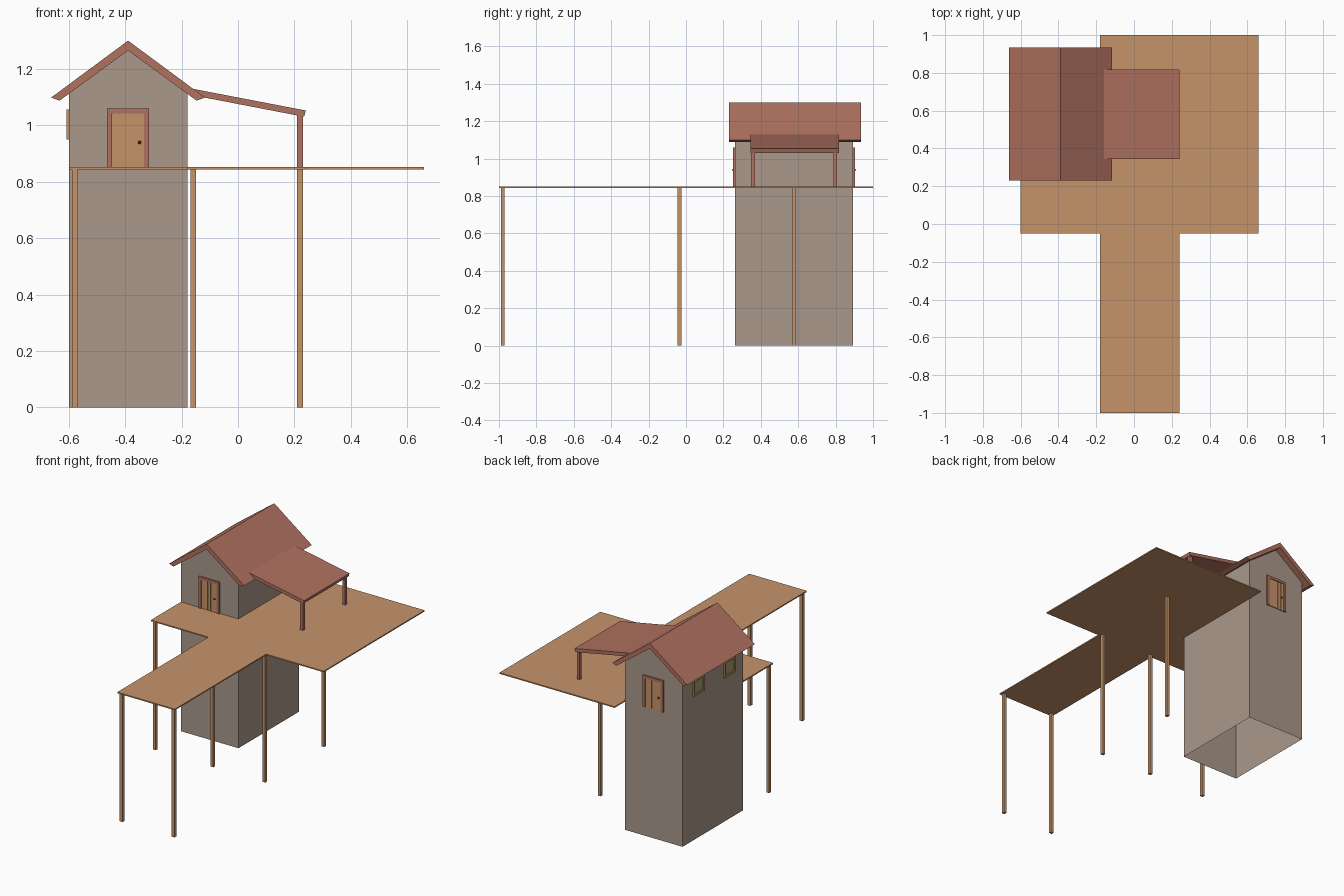
import bpy, bmesh
from mathutils import Vector

if "Cube" in bpy.data.objects:
    bpy.data.objects.remove(bpy.data.objects["Cube"])


def material(name, rgb):
    m = bpy.data.materials.new(name)
    lin = [((c / 255 + 0.055) / 1.055) ** 2.4 for c in rgb]
    m.diffuse_color = (*lin, 1)
    m.use_nodes = True
    m.node_tree.nodes["Principled BSDF"].inputs["Base Color"].default_value = m.diffuse_color
    return m


STONE = material("stone wall", (170, 152, 138))
WOOD = material("tan wood", (197, 148, 106))
RED = material("red brown roof", (176, 114, 96))
GLASS = material("olive glass", (160, 160, 112))
KNOB = material("dark knob", (110, 62, 42))


def finish(name, bm, mat):
    bmesh.ops.recalc_face_normals(bm, faces=bm.faces)
    me = bpy.data.meshes.new(name)
    bm.to_mesh(me)
    bm.free()
    me.materials.append(mat)
    ob = bpy.data.objects.new(name, me)
    bpy.context.collection.objects.link(ob)
    return ob


def box(name, lo, hi, mat):
    bm = bmesh.new()
    bmesh.ops.create_cube(bm, size=1)
    for v in bm.verts:
        v.co = Vector([(a + b) / 2 + c * (b - a) for a, b, c in zip(lo, hi, v.co)])
    return finish(name, bm, mat)


def extrude(name, points, offset, mat, open_rule=None):
    """Extrude a closed profile; faces matching open_rule are removed."""
    bm = bmesh.new()
    face = bm.faces.new([bm.verts.new(p) for p in points])
    res = bmesh.ops.extrude_face_region(bm, geom=[face], use_keep_orig=True)
    for g in res["geom"]:
        if isinstance(g, bmesh.types.BMVert):
            g.co += Vector(offset)
    if open_rule:
        bad = [f for f in bm.faces if open_rule(f)]
        bmesh.ops.delete(bm, geom=bad, context="FACES")
    return finish(name, bm, mat)


DECK = 0.852
MID = -0.39          # ridge and door centre line
FRONT, BACK = 0.262, 0.893

# Tower walls with gables, open underneath
extrude("tower_walls",
        [(x, FRONT, z) for x, z in ((-0.6, 0), (-0.18, 0), (-0.18, 1.115),
                                    (MID, 1.268), (-0.6, 1.115))],
        (0, BACK - FRONT, 0), STONE,
        lambda f: all(v.co.z < 0.01 for v in f.verts))

# Gable roof
half = [(0.273, 1.099), (0.243, 1.088)]
profile = ([(MID, 1.301)] + [(MID + x, z) for x, z in half] + [(MID, 1.266)]
           + [(MID - x, z) for x, z in reversed(half)])
extrude("gable_roof", [(x, 0.23, z) for x, z in profile], (0, 0.705, 0), RED)

# Porch roof sloping away from the main roof, on two posts
porch = [(-0.165, 1.131), (0.241, 1.053), (0.234, 1.031), (-0.165, 1.108)]
extrude("porch_roof", [(x, 0.344, z) for x, z in porch], (0, 0.473, 0), RED)
for label, y in (("front", 0.358), ("back", 0.798)):
    box(f"porch_post_{label}", (0.209, y - 0.01, DECK - 0.002),
        (0.23, y + 0.01, 1.04), RED)

# Deck and walkway
outline = [(-0.18, -1), (0.24, -1), (0.24, -0.05), (0.66, -0.05), (0.66, 1),
           (-0.18, 1), (-0.18, FRONT), (-0.6, FRONT), (-0.6, -0.05), (-0.18, -0.05)]
extrude("deck", [(x, y, 0.844) for x, y in outline], (0, 0, DECK - 0.844), WOOD)

# Deck stilts
for i, (x, y) in enumerate([(-0.159, -0.98), (0.22, -0.98), (-0.579, -0.035),
                            (-0.159, -0.035), (0.22, -0.035), (0.22, 0.579)]):
    box(f"deck_stilt_{i + 1}", (x - 0.01, y - 0.01, 0), (x + 0.01, y + 0.01, 0.846), WOOD)


def door(label, wall_y, side):
    """Planked door; side -1 faces front, +1 faces back (turned 180 degrees)."""
    def part(name, x0, x1, z0, z1, depth, mat):
        xs = sorted((MID - side * x0, MID - side * x1))
        ys = sorted((wall_y - side * 0.002, wall_y + side * depth))
        box(f"{label}_door_{name}", (xs[0], ys[0], z0), (xs[1], ys[1], z1), mat)

    for name, s in (("jamb_a", -1), ("jamb_b", 1)):
        part(name, s * 0.057, s * 0.075, DECK, 1.045, 0.01, RED)
    part("lintel", -0.075, 0.075, 1.043, 1.06, 0.01, RED)
    part("backing", -0.058, 0.058, DECK, 1.044, 0.002, WOOD)
    for i in range(5):
        x = -0.057 + i * 0.023
        part(f"plank_{i + 1}", x + 0.001, x + 0.022, DECK, 1.043, 0.005, WOOD)
    # round knob
    bm = bmesh.new()
    bmesh.ops.create_uvsphere(bm, u_segments=8, v_segments=6, radius=0.006)
    knob = finish(f"{label}_door_knob", bm, KNOB)
    knob.location = (MID - side * 0.041, wall_y + side * 0.009, 0.94)


door("front", FRONT, -1)
door("back", BACK, 1)

# Two framed windows on the left wall
for n, y in ((1, 0.73), (2, 0.408)):
    w, b, z0, z1 = 0.058, 0.013, 0.95, 1.056
    xo, xi = -0.609, -0.598
    box(f"window_{n}_pane", (-0.603, y - w + b, z0 + b), (xi, y + w - b, z1 - b), GLASS)
    for side, s in (("a", -1), ("b", 1)):
        ys = sorted((y + s * w, y + s * (w - b)))
        box(f"window_{n}_stile_{side}", (xo, ys[0], z0), (xi, ys[1], z1), WOOD)
    for rail, a in (("sill", z0), ("head", z1 - b)):
        box(f"window_{n}_{rail}", (xo, y - w + b, a), (xi, y + w - b, a + b), WOOD)
